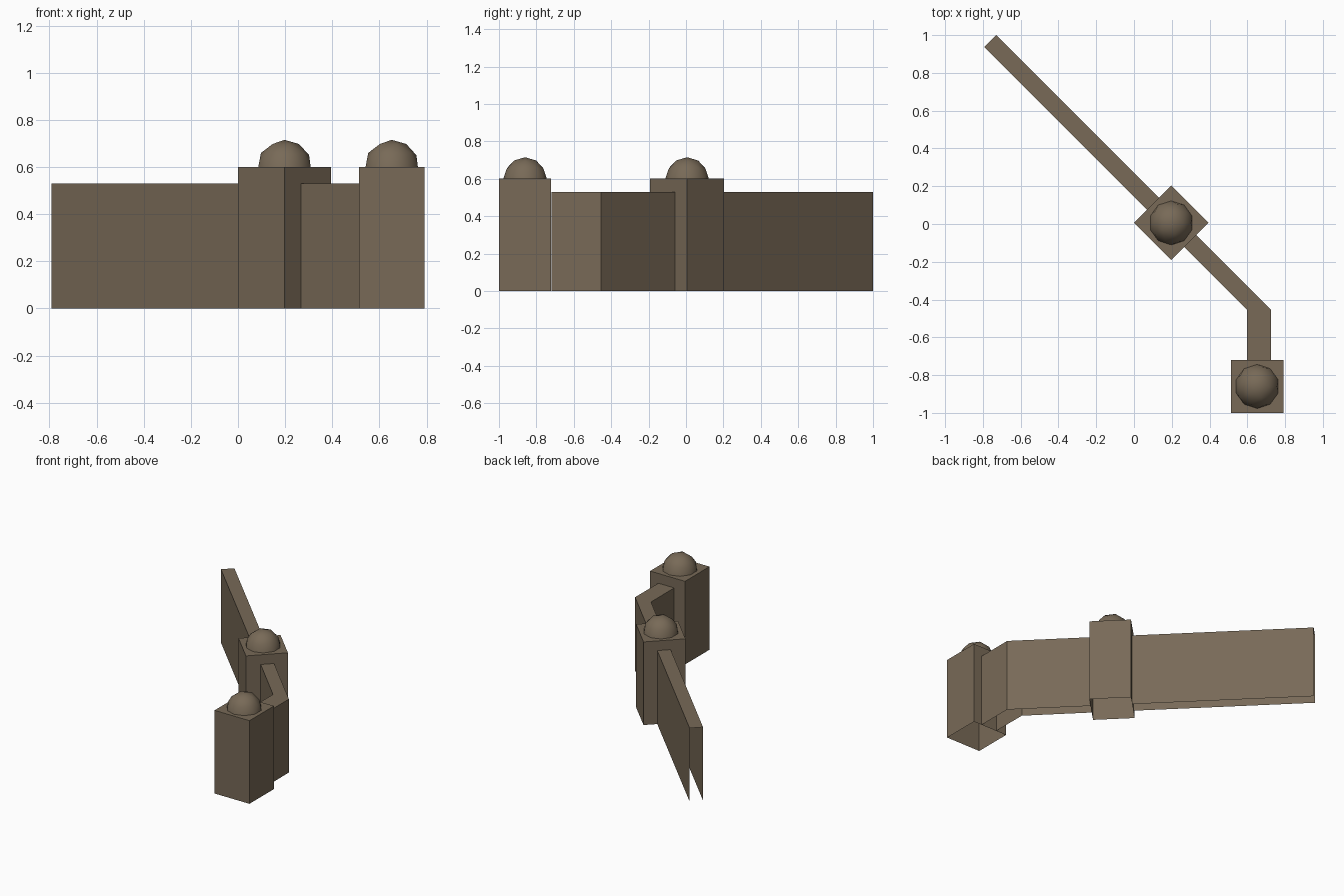
import bpy, bmesh, math
from mathutils import Matrix, Vector

if "Cube" in bpy.data.objects:
    bpy.data.objects.remove(bpy.data.objects["Cube"])

WALL_H, POST_H, SIDE = 0.53, 0.60, 0.279
BALL_R = 0.117
MID, END = (0.197, 0.006), (0.652, -0.86)

stone = bpy.data.materials.new("brown_stone")
stone.diffuse_color = (0.188, 0.144, 0.096, 1)
stone.use_nodes = True
stone.node_tree.nodes["Principled BSDF"].inputs["Base Color"].default_value = stone.diffuse_color


def finish(bm, name):
    me = bpy.data.meshes.new(name)
    bm.to_mesh(me)
    bm.free()
    me.materials.append(stone)
    ob = bpy.data.objects.new(name, me)
    bpy.context.collection.objects.link(ob)
    return ob


# Square post, open underneath
def post(name, centre, turn):
    bm = bmesh.new()
    m = (Matrix.Translation((*centre, POST_H / 2)) @ Matrix.Rotation(turn, 4, 'Z')
         @ Matrix.Diagonal((SIDE, SIDE, POST_H, 1)))
    bmesh.ops.create_cube(bm, size=1, matrix=m)
    bm.normal_update()
    bmesh.ops.delete(bm, geom=[f for f in bm.faces if f.normal.z < -0.5],
                     context='FACES_ONLY')
    finish(bm, name)


# Half ball resting on a post
def dome(name, centre):
    bm = bmesh.new()
    bmesh.ops.create_icosphere(bm, subdivisions=2, radius=BALL_R)
    bmesh.ops.delete(bm, geom=[v for v in bm.verts if v.co.z < -0.001], context='VERTS')
    bmesh.ops.translate(bm, verts=bm.verts, vec=(*centre, POST_H - 0.002))
    for f in bm.faces:
        f.smooth = True
    finish(bm, name)


# Wall shell from pairs of left/right plan points: two sides and a top, open ends
def wall(name, pairs):
    bm = bmesh.new()
    rows = []
    for l, r in pairs:
        rows.append([bm.verts.new(Vector((*p, z))) for p, z in
                     ((l, 0), (l, WALL_H), (r, WALL_H), (r, 0))])
    for a, b in zip(rows, rows[1:]):
        for i in range(3):
            bm.faces.new((a[i], b[i], b[i + 1], a[i + 1]))
    bm.normal_update()
    if any(f.normal.z < -0.5 for f in bm.faces):
        bmesh.ops.reverse_faces(bm, faces=bm.faces[:])
    finish(bm, name)


# Both plan points of the diagonal wall at a given x - y
def diagonal(d):
    return [((s + d) / 2, (s - d) / 2) for s in (0.145, 0.271)]


post("middle_post", MID, math.pi / 4)
post("end_post", END, 0)
dome("middle_post_ball", MID)
dome("end_post_ball", END)

mid_d = MID[0] - MID[1]
half = SIDE / math.sqrt(2)
wall("long_wall", [diagonal(-1.729), diagonal(mid_d - half)])
wall("bent_wall", [diagonal(mid_d + half),
                   ((0.598, -0.455), (0.725, -0.455)),
                   ((0.598, -0.72), (0.725, -0.72))])
